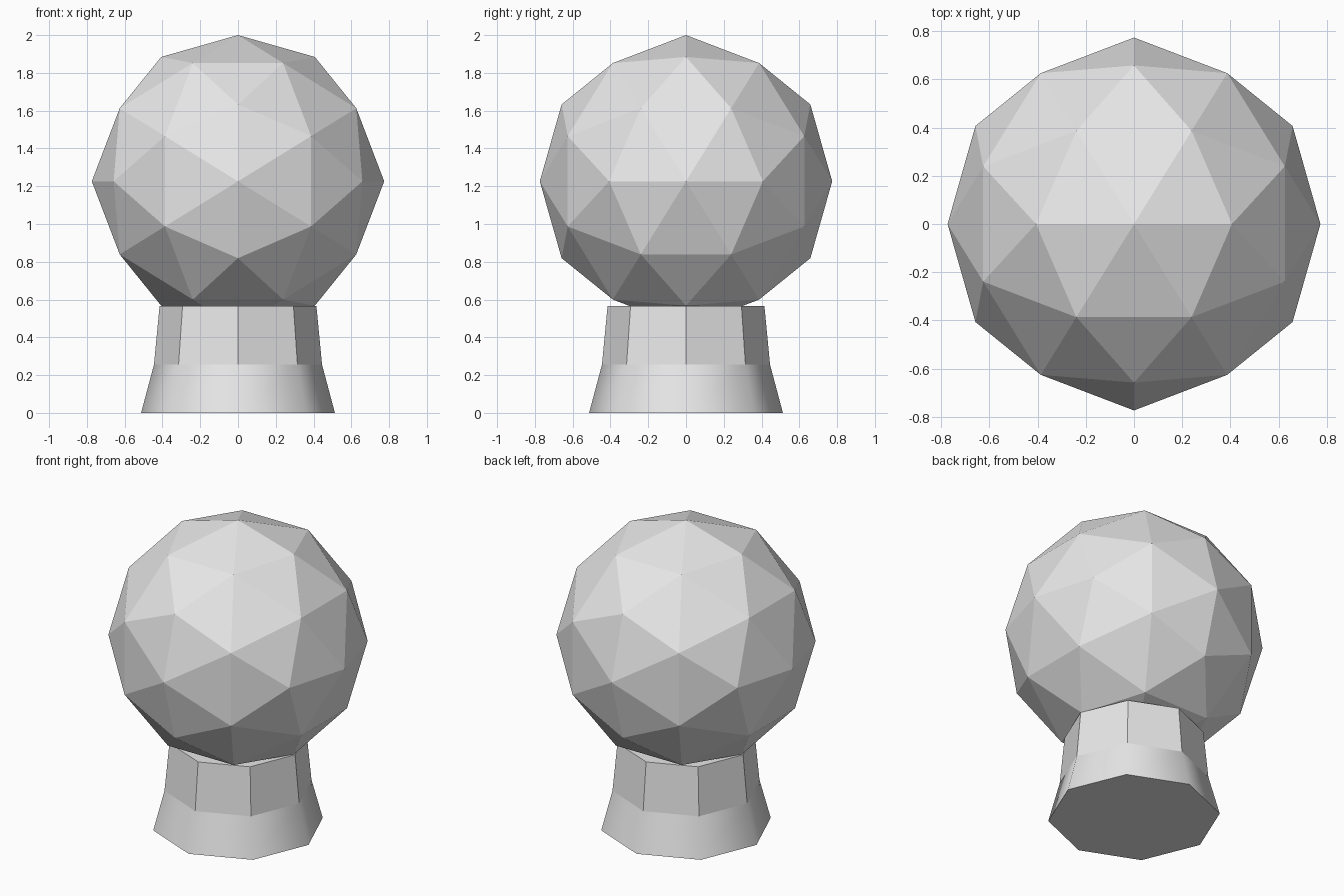
import bpy, bmesh, math
from itertools import product
from mathutils import Vector

cube = bpy.data.objects.get("Cube")
if cube:
    bpy.data.objects.remove(cube, do_unlink=True)

grey = bpy.data.materials.new("light_grey")
grey.use_nodes = True
colour = (0.8, 0.8, 0.8, 1)
grey.diffuse_color = colour
for node in grey.node_tree.nodes:
    if node.type == 'BSDF_PRINCIPLED':
        node.inputs["Base Color"].default_value = colour


def finish(name, bm):
    bmesh.ops.recalc_face_normals(bm, faces=bm.faces[:])
    mesh = bpy.data.meshes.new(name)
    bm.to_mesh(mesh)
    bm.free()
    mesh.materials.append(grey)
    obj = bpy.data.objects.new(name, mesh)
    bpy.context.collection.objects.link(obj)
    return obj


# Faceted ball: once-divided icosahedron with a two-fold axis upright
phi = (1 + math.sqrt(5)) / 2
radius = 0.774
points = set()
for corner in [(1, 0, phi), (1, phi, phi * phi), (0, 0, 1)]:
    for signs in product((-1, 1), repeat=3):
        p = [c * s for c, s in zip(corner, signs)]
        for shift in range(3):
            v = Vector(p[shift:] + p[:shift]).normalized() * radius
            points.add(tuple(round(c, 5) + 0.0 for c in v))
bm = bmesh.new()
for p in sorted(points):
    bm.verts.new(p)
bmesh.ops.convex_hull(bm, input=bm.verts[:])
ball = finish("faceted_ball", bm)
ball.location.z = 2 - radius

# Eight-sided pedestal: smooth flared foot, flat-sided neck
sides = 8
profile = [(0.513, 0), (0.445, 0.255), (0.415, 0.567)]
bm = bmesh.new()
rings = []
for r, z in profile:
    angles = [math.tau * i / sides for i in range(sides)]
    rings.append([bm.verts.new((r * math.cos(a), r * math.sin(a), z)) for a in angles])
for level, (low, high) in enumerate(zip(rings, rings[1:])):
    for i in range(sides):
        j = (i + 1) % sides
        face = bm.faces.new((low[i], low[j], high[j], high[i]))
        face.smooth = level == 0
bm.faces.new(rings[0])
bm.faces.new(rings[-1])
for e in bm.edges:
    if abs(e.verts[0].co.z - e.verts[1].co.z) < 0.001:
        e.smooth = False
finish("pedestal", bm)
